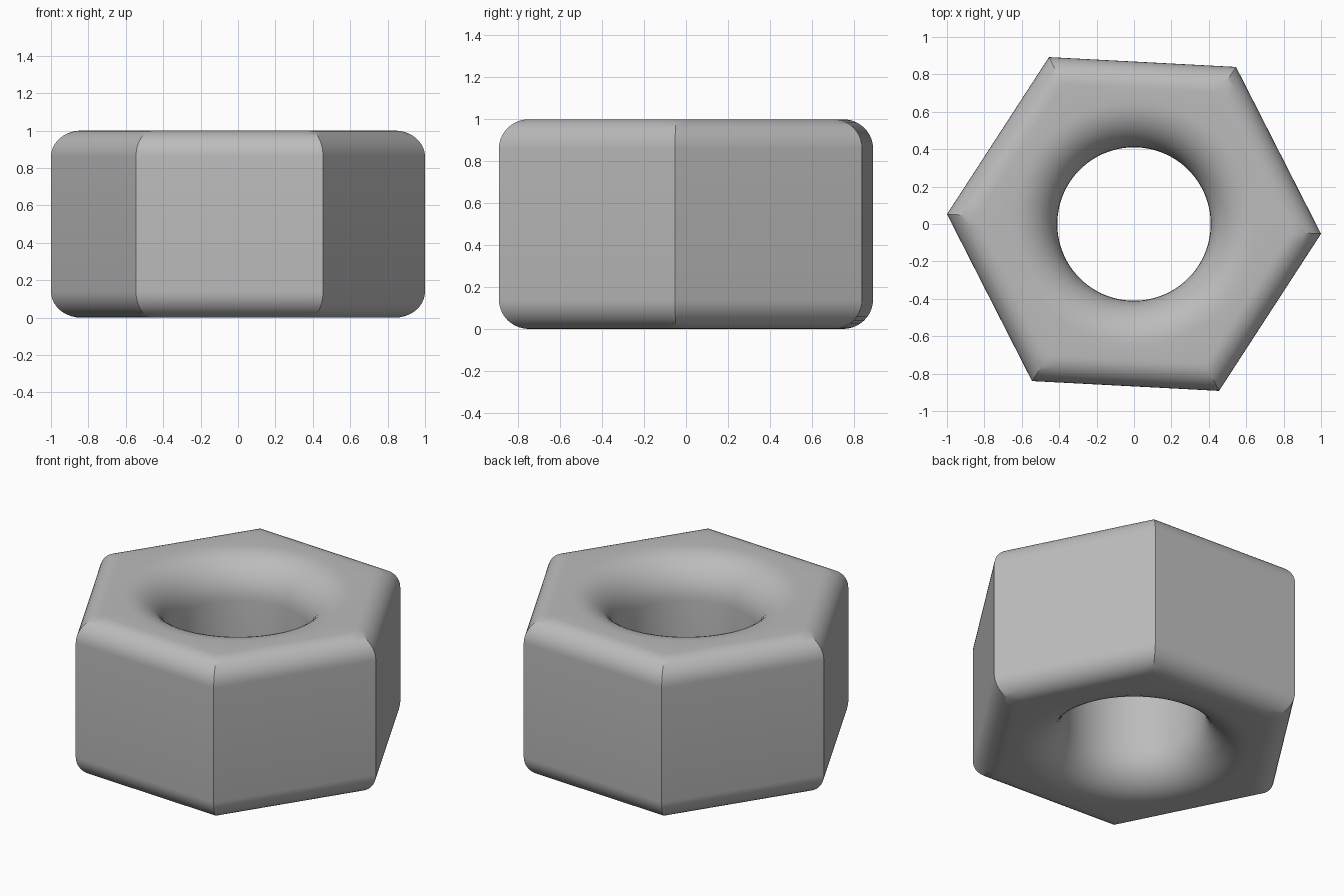
import bpy, bmesh
from math import pi, cos, sin, radians

cube = bpy.data.objects.get("Cube")
if cube:
    bpy.data.objects.remove(cube, do_unlink=True)

SEGMENTS = 96          # divisible by six so corners land on vertices
TURN = radians(-3)     # slight twist of the hexagon
CORNER = 1 / cos(TURN)
APOTHEM = CORNER * cos(pi / 6)
HOLE, HEIGHT = 0.41, 1.0
OUTER_ROUND, HOLE_ROUND, STEPS = 0.14, 0.24, 10

# One plain grey metal
steel = bpy.data.materials.new("grey_steel")
steel.use_nodes = True
colour = (0.5, 0.5, 0.5, 1)
steel.diffuse_color = colour
steel.node_tree.nodes["Principled BSDF"].inputs["Base Color"].default_value = colour


def arc(centre, z, radius, start, end):
    """Quarter-round as (distance, height) pairs."""
    angles = [start + (end - start) * i / STEPS for i in range(STEPS + 1)]
    return [(centre + radius * cos(a), z + radius * sin(a)) for a in angles]


def hex_point(apothem, a):
    """Point on a hexagon whose corners start at angle zero."""
    r = apothem / cos(a % (pi / 3) - pi / 6)
    return r * cos(a + TURN), r * sin(a + TURN)


def circle_point(radius, a):
    return radius * cos(a + TURN), radius * sin(a + TURN)


# Closed section: hexagonal outside going up, round bore going down
o, h = OUTER_ROUND, HOLE_ROUND
outside = arc(APOTHEM - o, o, o, -pi / 2, 0) + arc(APOTHEM - o, HEIGHT - o, o, 0, pi / 2)
bore = arc(HOLE + h, HEIGHT - h, h, pi / 2, pi) + arc(HOLE + h, h, h, pi, 3 * pi / 2)
section = [(hex_point, d, z) for d, z in outside] + [(circle_point, d, z) for d, z in bore]

# Sweep the section around the axis
bm = bmesh.new()
rings = []
for shape, d, z in section:
    ring = []
    for i in range(SEGMENTS):
        x, y = shape(d, 2 * pi * i / SEGMENTS)
        ring.append(bm.verts.new((x, y, z)))
    rings.append(ring)
for k, lower in enumerate(rings):
    upper = rings[(k + 1) % len(rings)]
    for i in range(SEGMENTS):
        j = (i + 1) % SEGMENTS
        bm.faces.new((lower[i], lower[j], upper[j], upper[i]))
bmesh.ops.recalc_face_normals(bm, faces=bm.faces)

mesh = bpy.data.meshes.new("hex_nut")
bm.to_mesh(mesh)
bm.free()
mesh.materials.append(steel)
nut = bpy.data.objects.new("hex_nut", mesh)
bpy.context.collection.objects.link(nut)

# Smooth rounds, crisp hexagon corners
bpy.ops.object.select_all(action='DESELECT')
nut.select_set(True)
bpy.context.view_layer.objects.active = nut
bpy.ops.object.shade_smooth_by_angle(angle=radians(30))
